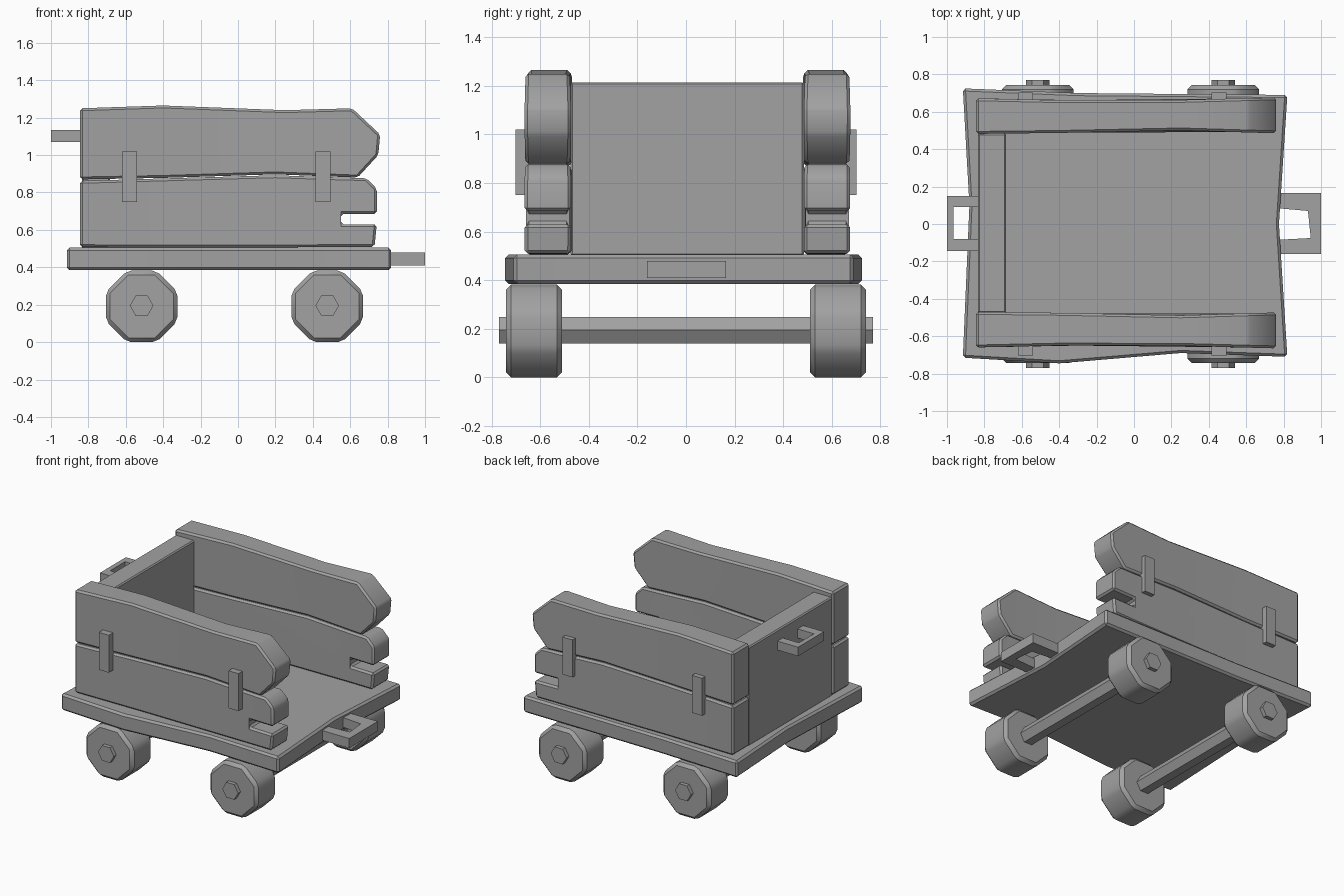
import bpy
import bmesh
import math
from mathutils import Vector

if "Cube" in bpy.data.objects:
    bpy.data.objects.remove(bpy.data.objects["Cube"], do_unlink=True)

grey = bpy.data.materials.new("plain grey")
grey.use_nodes = True
colour = (0.36, 0.36, 0.36, 1)
grey.diffuse_color = colour
grey.node_tree.nodes["Principled BSDF"].inputs["Base Color"].default_value = colour


def finish(name, bm, bevel=0.0):
    """Bevel the hard edges and turn the bmesh into an object."""
    bmesh.ops.recalc_face_normals(bm, faces=bm.faces)
    if bevel:
        hard = [e for e in bm.edges if e.calc_face_angle(0) > 0.4]
        bmesh.ops.bevel(bm, geom=hard, offset=bevel, segments=1,
                        affect='EDGES', clamp_overlap=True)
    for f in bm.faces:
        f.smooth = True
    mesh = bpy.data.meshes.new(name)
    bm.to_mesh(mesh)
    bm.free()
    mesh.set_sharp_from_angle(angle=math.radians(28))
    mesh.materials.append(grey)
    obj = bpy.data.objects.new(name, mesh)
    bpy.context.collection.objects.link(obj)
    return obj


def prism(name, near, far, splits=(), bevel=0.0):
    """Join two matching outlines; splits are index pairs cut across the caps."""
    bm = bmesh.new()
    rings = [[bm.verts.new(p) for p in ring] for ring in (near, far)]
    n = len(near)
    for ring in rings:
        bm.faces.new(ring)
    for i in range(n):
        j = (i + 1) % n
        bm.faces.new((rings[0][i], rings[0][j], rings[1][j], rings[1][i]))
    for ring in rings:
        for i, j in splits:
            bmesh.ops.connect_verts(bm, verts=[ring[i], ring[j]])
    return finish(name, bm, bevel)


def slab(name, outline, z0, z1, bevel=0.0):
    return prism(name, [(x, y, z0) for x, y in outline],
                 [(x, y, z1) for x, y in outline], bevel=bevel)


def box(name, x, y, z, bevel=0.0):
    return slab(name, [(x[0], y[0]), (x[1], y[0]), (x[1], y[1]), (x[0], y[1])],
                *z, bevel=bevel)


def rod(name, sides, radius, turn, x, z, y0, y1, bevel=0.0):
    """Polygonal cylinder lying along y."""
    angles = [turn + math.tau * i / sides for i in range(sides)]
    ring = [(x + radius * math.cos(a), z + radius * math.sin(a)) for a in angles]
    return prism(name, [(px, y0, pz) for px, pz in ring],
                 [(px, y1, pz) for px, pz in ring], bevel=bevel)


def thickness(x, points):
    """Interpolate the waviness of a board face along its length."""
    for (xa, ya), (xb, yb) in zip(points, points[1:]):
        if x <= xb:
            return ya + (yb - ya) * (x - xa) / (xb - xa)
    return points[-1][1]


# Floor board with a crooked outline
slab("floor", [(-0.915, -0.715), (-0.4, -0.745), (0.25, -0.69), (0.82, -0.71),
               (0.775, 0.0), (0.82, 0.69), (-0.3, 0.70), (-0.915, 0.725),
               (-0.88, 0.1)], 0.385, 0.505, 0.014)

# End wall
box("end_wall", (-0.835, -0.685), (-0.475, 0.485), (0.5, 1.215), 0.008)

# Side boards: upper with a pointed end, lower with a notched end
OUTER = [(-0.85, 0.66), (-0.4, 0.65), (0.2, 0.65), (0.76, 0.665)]
INNER = [(-0.85, 0.47), (-0.4, 0.475), (0.2, 0.49), (0.76, 0.473)]
UPPER = [(-0.845, 0.87), (-0.4, 0.878), (0.2, 0.897), (0.64, 0.88), (0.75, 1.0),
         (0.76, 1.11), (0.61, 1.25), (0.25, 1.24), (-0.4, 1.265), (-0.845, 1.25)]
LOWER = [(-0.845, 0.508), (-0.3, 0.505), (0.55, 0.508), (0.73, 0.51), (0.742, 0.63),
         (0.55, 0.63), (0.55, 0.685), (0.742, 0.685), (0.742, 0.82), (0.685, 0.877),
         (0.55, 0.88), (0.2, 0.892), (-0.3, 0.878), (-0.845, 0.862)]

for side, label, shift in ((-1, "right", 0.0), (1, "left", 0.012)):
    for name, outline, splits in (
            ("upper_board", UPPER, ((1, 8), (2, 7), (3, 6))),
            ("lower_board", LOWER, ((1, 12), (2, 5), (6, 10)))):
        faces = [[(x, side * (thickness(x, wave) + shift), z) for x, z in outline]
                 for wave in (INNER, OUTER)]
        prism(f"{label}_{name}", *faces, splits=splits, bevel=0.013)
    # Straps holding the two boards together
    for end, x in (("rear", -0.58), ("front", 0.455)):
        box(f"{label}_{end}_strap", (x - 0.04, x + 0.04),
            sorted((side * 0.64, side * 0.702)), (0.75, 1.02))

# Wheels and axles
for end, x in (("rear", -0.515), ("front", 0.477)):
    rod(f"{end}_axle", 6, 0.063, 0, x, 0.195, -0.77, 0.77)
    for side, label in ((-1, "right"), (1, "left")):
        rod(f"{end}_{label}_wheel", 8, 0.191 / math.cos(math.pi / 8), math.pi / 8,
            x, 0.191, side * 0.51, side * 0.742, 0.022)

# U-shaped handles at both ends
slab("tow_handle", [(0.76, -0.16), (1.0, -0.16), (1.0, 0.165), (0.76, 0.165),
                    (0.76, 0.085), (0.93, 0.07), (0.945, -0.075), (0.76, -0.085)],
     0.41, 0.48)
slab("push_handle", [(-0.82, 0.15), (-1.0, 0.15), (-1.0, -0.145), (-0.82, -0.145),
                     (-0.82, -0.08), (-0.965, -0.08), (-0.965, 0.09), (-0.82, 0.09)],
     1.07, 1.135)
